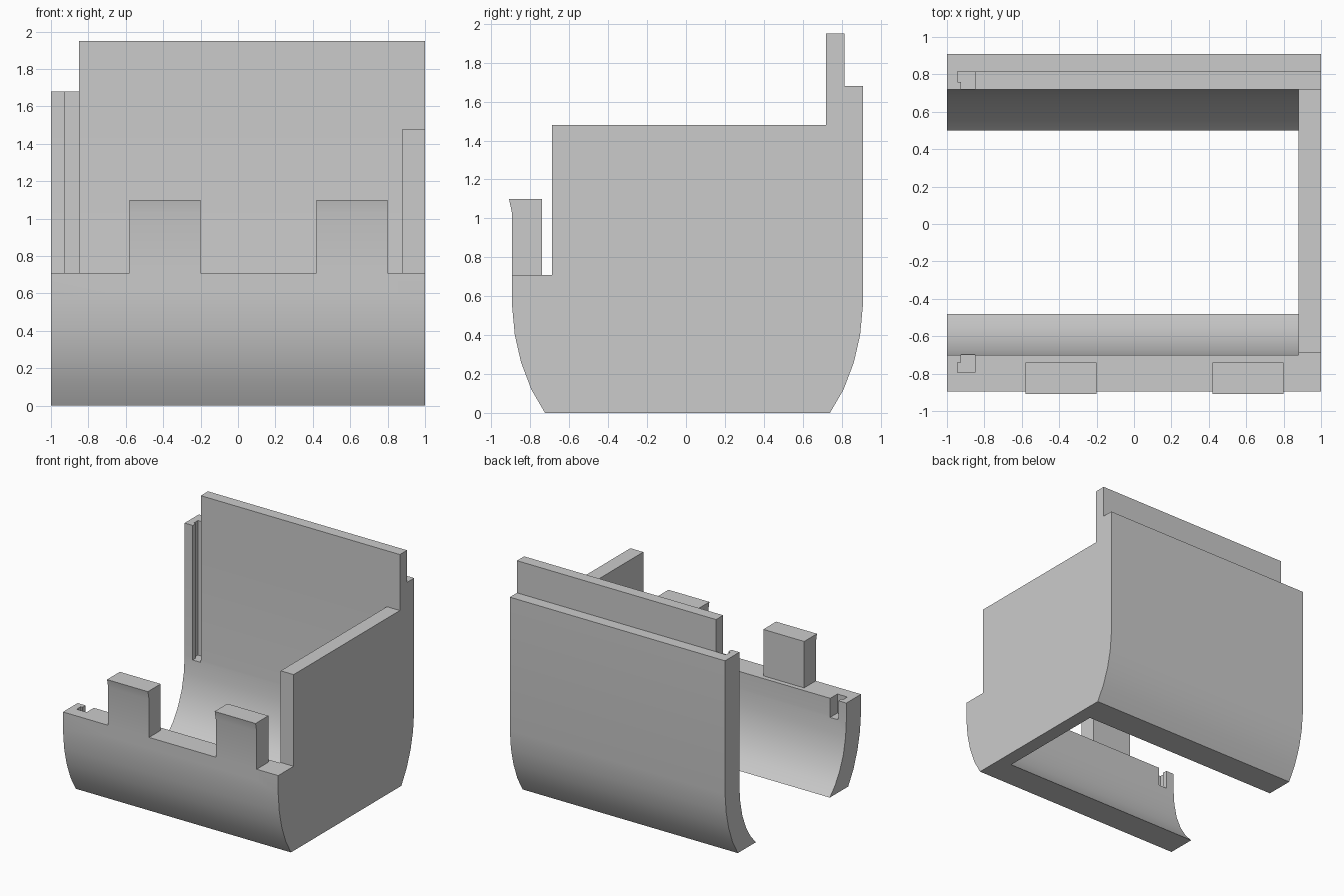
import bpy
import bmesh
from math import radians
from mathutils import Vector

cube = bpy.data.objects.get("Cube")
if cube:
    bpy.data.objects.remove(cube, do_unlink=True)

grey = bpy.data.materials.new("plain grey")
grey.use_nodes = True
COLOUR = (0.6, 0.6, 0.6, 1)
grey.diffuse_color = COLOUR
grey.node_tree.nodes["Principled BSDF"].inputs["Base Color"].default_value = COLOUR


def prism(name, outline, axis, start, end):
    """Extrude a flat outline along x (y, z points) or z (x, y points)."""
    bm = bmesh.new()
    if axis == "x":
        points = [(start, a, b) for a, b in outline]
        shift = Vector((end - start, 0, 0))
    else:
        points = [(a, b, start) for a, b in outline]
        shift = Vector((0, 0, end - start))
    face = bm.faces.new([bm.verts.new(p) for p in points])
    result = bmesh.ops.extrude_face_region(bm, geom=[face])
    moved = [v for v in result["geom"] if isinstance(v, bmesh.types.BMVert)]
    bmesh.ops.translate(bm, verts=moved, vec=shift)
    bmesh.ops.recalc_face_normals(bm, faces=bm.faces)
    mesh = bpy.data.meshes.new(name)
    bm.to_mesh(mesh)
    bm.free()
    mesh.materials.append(grey)
    obj = bpy.data.objects.new(name, mesh)
    bpy.context.collection.objects.link(obj)
    return obj


def combine(body, tool, operation):
    """Apply an exact boolean, then discard the tool."""
    tool.hide_render = True
    mod = body.modifiers.new(operation.lower(), "BOOLEAN")
    mod.operation = operation
    mod.solver = "EXACT"
    mod.object = tool
    bpy.context.view_layer.objects.active = body
    bpy.ops.object.modifier_apply(modifier=mod.name)
    bpy.data.objects.remove(tool, do_unlink=True)


# Curved lower flanks, measured outward from the bottom edge
outer = [(0.74, 0), (0.81, 0.12), (0.863, 0.26), (0.895, 0.4), (0.91, 0.56)]
inner = [(0.5, 0), (0.57, 0.075), (0.63, 0.17), (0.68, 0.29), (0.71, 0.43), (0.72, 0.57)]
FRONT_SHIFT = 0.015
RIM, TOP, BACK_TOP, WALL_TOP = 0.71, 1.95, 1.68, 1.48
WALL_X, TONGUE_X, GROOVE_Z = 0.88, -0.85, 0.55


def front(curve, shift):
    return [(-y + shift, z) for y, z in curve]


# Whole side silhouette as one solid block
silhouette = outer + [
    (0.91, BACK_TOP), (0.815, BACK_TOP), (0.815, TOP), (0.72, TOP),
    (0.72, WALL_TOP), (-0.69, WALL_TOP), (-0.69, RIM), (-0.895, RIM),
] + front(outer, FRONT_SHIFT)[::-1]
body = prism("open_housing", silhouette, "x", -1, 1)

# Hollow the inside, leaving the end wall and the open bottom
hollow = [(0.415, -0.1)] + inner + [(0.72, 2.2), (-0.7, 2.2)]
hollow += front(inner, 0.02)[::-1] + [(-0.395, -0.1)]
combine(body, prism("hollow_cutter", hollow, "x", -1.2, WALL_X), "DIFFERENCE")

# Notch that shortens the tongue on the back wall
notch = [(-1.2, 0.6), (TONGUE_X, 0.6), (TONGUE_X, 1.1), (-1.2, 1.1)]
combine(body, prism("notch_cutter", notch, "z", BACK_TOP, 2.2), "DIFFERENCE")

# Hooked slots near the open end of both walls
for side, base in ((1, 0.72), (-1, 0.7)):
    hook = [(TONGUE_X, -0.05), (TONGUE_X, 0.095), (-0.943, 0.095),
            (-0.943, 0.04), (-0.925, 0.04), (-0.925, -0.05)]
    slot = [(x, side * (base + d)) for x, d in hook]
    combine(body, prism("slot_cutter", slot, "z", GROOVE_Z, BACK_TOP + 0.1), "DIFFERENCE")

# Two snap tabs with a small outward lip
tab = [(-0.74, 0.62), (-0.74, 1.1), (-0.91, 1.1), (-0.895, 1.03), (-0.895, 0.62)]
for left in (-0.58, 0.42):
    combine(body, prism("snap_tab", tab, "x", left, left + 0.38), "UNION")

# Smooth curves, crisp edges
bpy.ops.object.select_all(action="DESELECT")
body.select_set(True)
bpy.context.view_layer.objects.active = body
bpy.ops.object.shade_smooth_by_angle(angle=radians(30))
